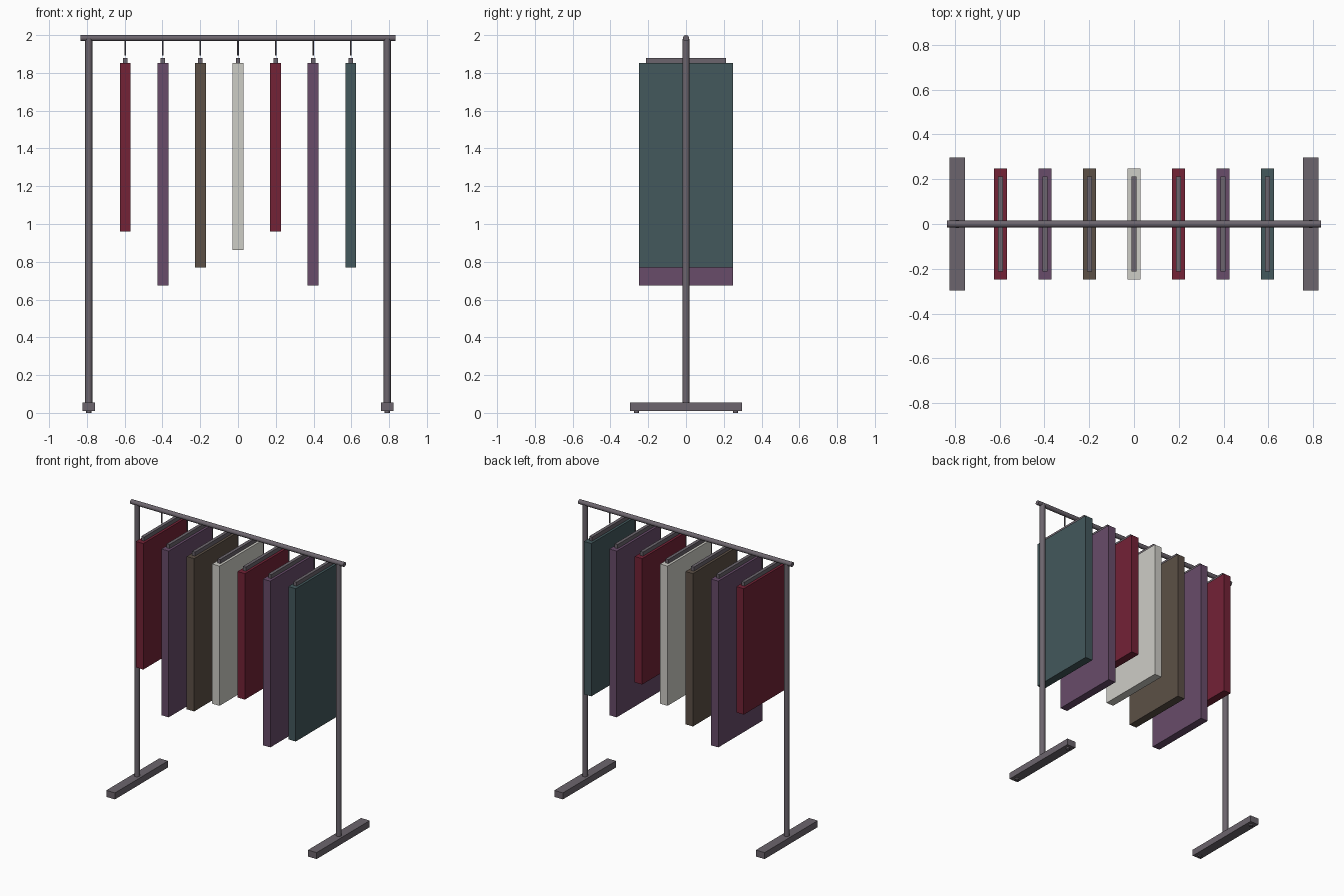
import bpy
import math

if "Cube" in bpy.data.objects:
    bpy.data.objects.remove(bpy.data.objects["Cube"])


def material(name, srgb):
    m = bpy.data.materials.new(name)
    lin = [((c / 255 + 0.055) / 1.055) ** 2.4 for c in srgb]
    m.diffuse_color = (*lin, 1)
    m.use_nodes = True
    m.node_tree.nodes["Principled BSDF"].inputs["Base Color"].default_value = m.diffuse_color
    return m


METAL = material("grey metal", (108, 101, 109))
RED = material("dark red", (115, 34, 54))
PURPLE = material("plum", (104, 76, 106))
BROWN = material("brown", (92, 80, 70))
WHITE = material("off white", (206, 205, 198))
TEAL = material("dark teal", (67, 88, 92))


def box(name, lo, hi, mat):
    centre = [(a + b) / 2 for a, b in zip(lo, hi)]
    bpy.ops.mesh.primitive_cube_add(size=1, location=centre)
    ob = bpy.context.object
    ob.name = name
    ob.scale = [b - a for a, b in zip(lo, hi)]
    bpy.ops.object.transform_apply(location=False, rotation=False, scale=True)
    ob.data.materials.append(mat)
    return ob


def rod(name, centre, radius, length, mat, sides=16, along_x=False):
    bpy.ops.mesh.primitive_cylinder_add(
        vertices=sides, radius=radius, depth=length, location=centre,
        rotation=(0, math.pi / 2 if along_x else 0, 0))
    ob = bpy.context.object
    ob.name = name
    ob.data.materials.append(mat)
    bpy.ops.object.shade_smooth_by_angle(angle=math.radians(40))
    return ob


# Top rail
rod("top_rail", (0, 0, 1.984), 0.016, 1.67, METAL, along_x=True)

# Uprights, feet and small floor pads on both sides
for side, s in (("left", -1), ("right", 1)):
    x = 0.79 * s
    rod(f"{side}_upright", (x, 0, 1.015), 0.0187, 1.93, METAL)
    box(f"{side}_foot", (x - 0.034, -0.297, 0.009), (x + 0.034, 0.297, 0.055), METAL)
    for end, e in (("front", -1), ("back", 1)):
        rod(f"{side}_{end}_pad", (x, 0.262 * e, 0.006), 0.014, 0.012, METAL, sides=12)

# Garments: colour and hem height, left to right
garments = [(RED, 0.96), (PURPLE, 0.675), (BROWN, 0.77), (WHITE, 0.863),
            (RED, 0.96), (PURPLE, 0.675), (TEAL, 0.77)]
for i, (mat, hem) in enumerate(garments):
    x = (i - 3) * 0.199
    box(f"garment_{i + 1}", (x - 0.029, -0.248, hem), (x + 0.029, 0.248, 1.852), mat)
    box(f"hanger_{i + 1}", (x - 0.0115, -0.213, 1.846), (x + 0.0115, 0.213, 1.88), METAL)
    rod(f"hook_{i + 1}", (x, 0, 1.934), 0.004, 0.082, METAL, sides=8)
